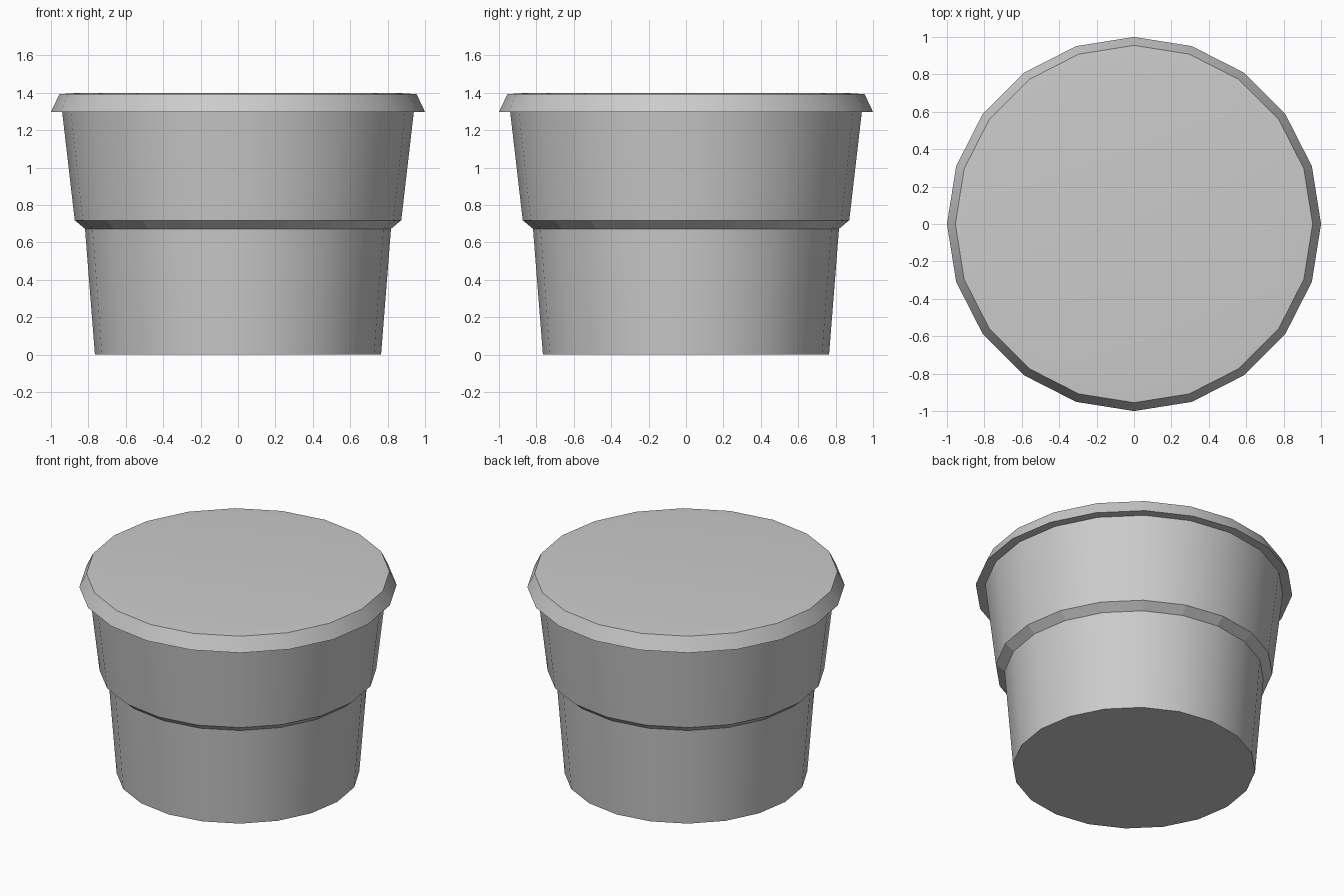
import bpy, bmesh, math

if "Cube" in bpy.data.objects:
    bpy.data.objects.remove(bpy.data.objects["Cube"])

SIDES = 20


def lathe(name, profile, cap_start=False, cap_end=False, flat_bands=()):
    """Spin an (r, z) profile around z, optionally closing its ends."""
    bm = bmesh.new()
    rings = []
    for r, z in profile:
        rings.append([bm.verts.new((r * math.cos(i * math.tau / SIDES),
                                    r * math.sin(i * math.tau / SIDES), z))
                      for i in range(SIDES)])
    flat_faces = []
    for b, (lo, hi) in enumerate(zip(rings, rings[1:])):
        for i in range(SIDES):
            j = (i + 1) % SIDES
            f = bm.faces.new((lo[i], lo[j], hi[j], hi[i]))
            if b in flat_bands:
                flat_faces.append(f)
    if cap_start:
        bm.faces.new(rings[0][::-1])
    if cap_end:
        bm.faces.new(rings[-1])
    bm.faces.index_update()
    flat_ids = [f.index for f in flat_faces]
    mesh = bpy.data.meshes.new(name)
    bm.to_mesh(mesh)
    bm.free()
    obj = bpy.data.objects.new(name, mesh)
    bpy.context.collection.objects.link(obj)
    bpy.ops.object.select_all(action='DESELECT')
    obj.select_set(True)
    bpy.context.view_layer.objects.active = obj
    bpy.ops.object.shade_smooth_by_angle(angle=math.radians(25))
    for i in flat_ids:
        mesh.polygons[i].use_smooth = False
    return obj


# Tapered tub with a faceted step halfway up
lathe("tub", [(0.765, 0), (0.818, 0.672), (0.873, 0.718), (0.94, 1.297)],
      cap_start=True, flat_bands=(1,))

# Overhanging lid with a sloped rim and slightly raised top
lathe("lid", [(0.935, 1.297), (1.0, 1.297), (0.955, 1.392), (0.87, 1.398)],
      cap_end=True)
